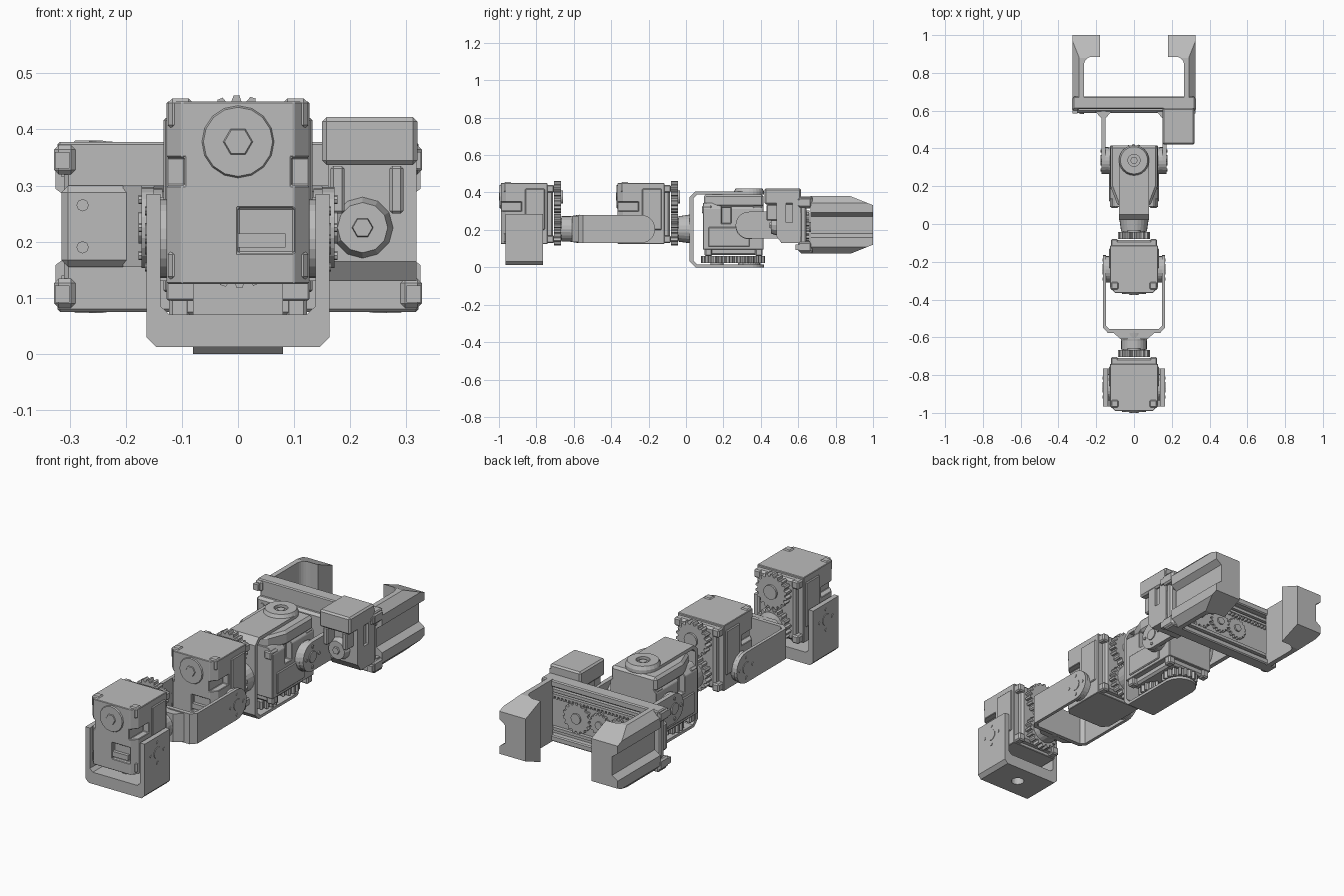
import bpy, bmesh, math
from mathutils import Matrix, Vector

cube = bpy.data.objects.get("Cube")
if cube:
    bpy.data.objects.remove(cube)

grey = bpy.data.materials.new("matte_grey")
grey.use_nodes = True
grey.diffuse_color = (0.5, 0.5, 0.5, 1)
grey.node_tree.nodes["Principled BSDF"].inputs["Base Color"].default_value = (0.5, 0.5, 0.5, 1)

AXES = {"x": lambda u, v, t: (t, u, v), "y": lambda u, v, t: (u, t, v), "z": lambda u, v, t: (u, v, t)}


def prism(name, pts, axis, a, b, end_scale=1.0, bevel=0):
    """Extrude a 2D profile along an axis from a to b, optionally tapering."""
    cu = sum(p[0] for p in pts) / len(pts)
    cv = sum(p[1] for p in pts) / len(pts)
    far = [(cu + (u - cu) * end_scale, cv + (v - cv) * end_scale) for u, v in pts]
    bm = bmesh.new()
    lo = [bm.verts.new(AXES[axis](u, v, a)) for u, v in pts]
    hi = [bm.verts.new(AXES[axis](u, v, b)) for u, v in far]
    bm.faces.new(lo)
    bm.faces.new(hi)
    for i in range(len(pts)):
        j = (i + 1) % len(pts)
        bm.faces.new((lo[i], lo[j], hi[j], hi[i]))
    bmesh.ops.recalc_face_normals(bm, faces=bm.faces)
    mesh = bpy.data.meshes.new(name)
    bm.to_mesh(mesh)
    bm.free()
    mesh.materials.append(grey)
    ob = bpy.data.objects.new(name, mesh)
    bpy.context.collection.objects.link(ob)
    if bevel:
        mod = ob.modifiers.new("edge_bevel", "BEVEL")
        mod.width, mod.segments, mod.limit_method = bevel, 1, "ANGLE"
    return ob


def box(name, x, y, z, bevel=0):
    pts = [(x[0], y[0]), (x[1], y[0]), (x[1], y[1]), (x[0], y[1])]
    return prism(name, pts, "z", z[0], z[1], bevel=bevel)


def circle(u, v, r, n=24):
    return [(u + r * math.cos(math.tau * i / n), v + r * math.sin(math.tau * i / n)) for i in range(n)]


def disc(name, u, v, r, axis, a, b, end_scale=1.0, n=24):
    return prism(name, circle(u, v, r, n), axis, a, b, end_scale)


def gear(name, u, v, r, axis, a, b, teeth=18):
    pts = []
    for i in range(teeth):
        for k, s in ((0, 0.86), (0.25, 0.86), (0.42, 1), (0.75, 1)):
            t = math.tau * (i + k) / teeth
            pts.append((u + r * s * math.cos(t), v + r * s * math.sin(t)))
    return prism(name, pts, axis, a, b)


def tongue(name, axis, start, centre, v, r, a, b):
    """Flat arm running along y with a rounded end."""
    s = 1 if centre > start else -1
    arc = [(centre + s * r * math.cos(t), v + r * math.sin(t))
           for t in (math.pi * (i / 12 - 0.5) for i in range(13))]
    pts = [(start, v - r)] + arc + [(start, v + r)]
    if axis == "z":
        pts = [(q, p) for p, q in pts]
    return prism(name, pts, axis, a, b)


def boolean(ob, cutter):
    mod = ob.modifiers.new("cut", "BOOLEAN")
    mod.operation, mod.solver, mod.object = "DIFFERENCE", "EXACT", cutter
    bpy.context.view_layer.objects.active = ob
    bpy.ops.object.modifier_apply(modifier=mod.name)
    bpy.data.objects.remove(cutter)


def servo(label, M):
    """Servo unit in local space: idler disc on -y, gear train on +y."""
    def n(part):
        return label + "_" + part
    shape = [(-0.1, 0), (0.1, 0), (0.127, 0.03), (0.127, 0.25), (-0.127, 0.25), (-0.127, 0.03)]
    body = prism(n("body"), shape, "z", 0.125, 0.45, bevel=0.008)
    for s in (-1, 1):  # side pockets
        boolean(body, box("pocket_cutter", sorted((s * 0.095, s * 0.2)), (-0.02, 0.11), (0.3, 0.35)))
    boolean(body, box("front_pocket_cutter", (0.0, 0.1), (-0.05, 0.02), (0.18, 0.26)))
    obs = [body]
    obs.append(box(n("front_ribs"), (0.0, 0.085), (0.004, 0.05), (0.19, 0.215)))
    obs.append(disc(n("idler_disc"), 0, 0.378, 0.07, "y", 0.012, -0.006, 0.88, 16))
    obs.append(disc(n("idler_cap"), 0, 0.378, 0.03, "y", 0, -0.01, 0.8, 6))
    obs.append(box(n("gear_plate"), (-0.1, 0.1), (0.24, 0.28), (0.14, 0.44), 0.01))
    for s in (-1, 1):
        for z in (0.15, 0.42):  # corner lugs
            obs.append(box(n("rear_lug"), sorted((s * 0.085, s * 0.123)), (0.24, 0.285), (z - 0.02, z + 0.02), 0.006))
            obs.append(box(n("front_lug"), sorted((s * 0.08, s * 0.125)), (0.015, 0.06), (z - 0.02, z + 0.035), 0.008))
        obs.append(disc(n("pivot_pad"), 0.125, 0.205, 0.07, "x", s * 0.12, s * 0.15))
        obs.append(box(n("side_panel"), sorted((s * 0.12, s * 0.133)), (0.13, 0.235), (0.2, 0.42), 0.004))
    obs.append(gear(n("drive_gear"), 0, 0.375, 0.086, "y", 0.285, 0.323))
    obs.append(gear(n("output_gear"), 0, 0.203, 0.086, "y", 0.285, 0.323))
    obs.append(disc(n("drive_gear_hub"), 0, 0.375, 0.035, "y", 0.3, 0.333))
    obs.append(disc(n("output_gear_hub"), 0, 0.203, 0.06, "y", 0.3, 0.335))
    for ob in obs:
        ob.matrix_world = M


def bolts(name, x0, x1, y, z):
    disc(name + "_hub", y, z, 0.028, "x", x0, x1, 1, 12)
    for dy, dz in ((0.05, 0), (-0.05, 0), (0, 0.05), (0, -0.05)):
        disc(name + "_bolt", y + dy, z + dz, 0.008, "x", x0, x1, 1, 8)


# Servos: two upright, the third lying on its gears
servo("base_servo", Matrix.Translation((0, -0.99, 0)))
servo("elbow_servo", Matrix.Translation((0, -0.365, 0)))
lay = Matrix(((-1, 0, 0, 0), (0, 0, -1, 0.54), (0, -1, 0, 0.345), (0, 0, 0, 1)))
servo("wrist_servo", lay)

# Base bracket
base = [(-0.163, 0.285), (-0.163, 0.03), (-0.145, 0.012), (0.145, 0.012), (0.163, 0.03), (0.163, 0.285),
        (0.138, 0.285), (0.138, 0.085), (0.122, 0.07), (-0.122, 0.07), (-0.138, 0.085), (-0.138, 0.285)]
bracket = prism("base_bracket", base, "y", -0.965, -0.765)
boolean(bracket, disc("floor_hole_cutter", 0, -0.865, 0.03, "z", -0.1, 0.1))
for s in (-1, 1):
    bolts("base_pivot", s * 0.13, s * 0.166, -0.865, 0.205)

# Elbow bracket
disc("elbow_hub", 0, 0.205, 0.068, "y", -0.665, -0.6)
disc("elbow_hub_flare", 0, 0.205, 0.068, "y", -0.62, -0.57, 1.12)
yoke = [(-0.163, -0.42), (-0.163, -0.55), (-0.138, -0.577), (0.138, -0.577), (0.163, -0.55), (0.163, -0.42),
        (0.147, -0.42), (0.147, -0.54), (0.13, -0.556), (-0.13, -0.556), (-0.147, -0.54), (-0.147, -0.42)]
prism("elbow_yoke", yoke, "z", 0.13, 0.28)
prism("elbow_yoke_gusset", [(-0.11, -0.575), (0.11, -0.575), (0.07, -0.61), (-0.07, -0.61)], "z", 0.135, 0.275)
for s in (-1, 1):
    tongue("elbow_arm", "x", -0.425, -0.24, 0.205, 0.075, s * 0.147, s * 0.163)
    bolts("elbow_pivot", s * 0.14, s * 0.166, -0.24, 0.205)

# Wrist bracket, clasping the lying servo above and below
disc("wrist_hub", 0, 0.205, 0.068, "y", -0.04, 0.03, 1.15)
clasp = [(0.12, 0.405), (0.05, 0.405), (0.02, 0.375), (0.02, 0.03), (0.05, 0), (0.12, 0),
         (0.12, 0.014), (0.06, 0.014), (0.04, 0.035), (0.04, 0.37), (0.06, 0.388), (0.12, 0.388)]
prism("wrist_clasp", clasp, "x", -0.08, 0.08)
tongue("wrist_lower_arm", "z", 0.115, 0.337, 0, 0.08, 0, 0.014)
tongue("wrist_upper_arm", "z", 0.115, 0.337, 0, 0.08, 0.388, 0.405)
cap = disc("wrist_upper_disc", 0, 0.337, 0.08, "z", 0.405, 0.422, 0.9)
boolean(cap, disc("disc_hole_cutter", 0, 0.337, 0.032, "z", 0.4, 0.5))
disc("wrist_upper_screw", 0, 0.337, 0.02, "z", 0.4, 0.416, 1, 6)
shell = [(-0.085, 0.095), (0.085, 0.095), (0.125, 0.2), (0.125, 0.415), (-0.125, 0.415), (-0.125, 0.2)]
prism("wrist_servo_shell", shell, "z", 0.32, 0.39, bevel=0.012)

# Fork carrying the gripper
for s in (-1, 1):
    tongue("fork_arm", "x", 0.6, 0.337, 0.225, 0.072, s * 0.15, s * 0.172)
    disc("fork_pad", 0.337, 0.225, 0.07, "x", s * 0.135, s * 0.165)
    bolts("fork_pivot", s * 0.15, s * 0.177, 0.337, 0.225)
    flare = [(s * 0.15, 0.56), (s * 0.172, 0.56), (s * 0.205, 0.595), (s * 0.12, 0.595)]
    prism("fork_flare", flare, "z", 0.155, 0.3)
box("fork_plate", (-0.315, 0.315), (0.588, 0.625), (0.155, 0.3), 0.012)
for z in (0.19, 0.265):
    disc("plate_bolt", -0.277, z, 0.011, "y", 0.583, 0.6, 1, 8)

# Gripper frame with rails, racks and gears on its rear face
box("gripper_frame", (-0.31, 0.31), (0.61, 0.645), (0.075, 0.378), 0.008)
for z0, z1 in ((0.075, 0.105), (0.345, 0.378)):
    box("gripper_rail", (-0.322, 0.322), (0.61, 0.675), (z0, z1), 0.005)
for z in (0.125, 0.315):
    box("slide_rail", (-0.315, 0.315), (0.64, 0.662), (z, z + 0.015))
box("gear_rack", (-0.3, 0.3), (0.64, 0.66), (0.293, 0.305))
for i in range(28):
    x = -0.27 + i * 0.02
    box("rack_tooth", (x - 0.005, x + 0.005), (0.64, 0.658), (0.28, 0.295))
for x, r in ((-0.09, 0.055), (0.015, 0.055), (0.14, 0.075)):
    gear("gripper_gear", x, 0.215, r, "y", 0.64, 0.66, 16)
    disc("gripper_gear_hub", x, 0.215, r * 0.35, "y", 0.65, 0.668, 1, 12)
for s in (-1, 1):
    for z in (0.082, 0.32):
        box("end_block", sorted((s * 0.29, s * 0.328)), (0.6, 0.672), (z, z + 0.052), 0.008)
        box("end_clip", sorted((s * 0.3, s * 0.326)), (0.585, 0.61), (z + 0.01, z + 0.04))

# Gripper motor
box("motor_hood", (0.15, 0.32), (0.42, 0.615), (0.337, 0.422), 0.008)
profile = [(0.485, 0.165), (0.51, 0.13), (0.615, 0.13), (0.615, 0.4), (0.485, 0.4)]
motor = prism("motor_case", profile, "x", 0.16, 0.318)
boolean(motor, box("slot_cutter", (0.305, 0.4), (0.535, 0.57), (0.24, 0.345)))
disc("motor_horn", 0.222, 0.225, 0.056, "y", 0.49, 0.455, 0.8, 12)
disc("motor_horn_screw", 0.222, 0.225, 0.022, "y", 0.47, 0.447, 0.8, 6)
for x in (0.165, 0.27):
    box("motor_connector", (x, x + 0.025), (0.43, 0.5), (0.25, 0.335), 0.005)


def finger(name, s):
    """Hooked jaw with chamfered corners and a grooved outer wall."""
    arc = [(0.222 + 0.043 * math.sin(t), 0.842 + 0.043 * math.cos(t)) for t in (math.pi / 2 * i / 6 for i in range(7))]
    pts = [(0.325, 0.665), (0.325, 1.0), (0.18, 1.0), (0.18, 0.885)] + arc + [(0.265, 0.665)]
    ob = prism(name, [(s * u, v) for u, v in pts], "z", 0.073, 0.38)
    bm = bmesh.new()
    bm.from_mesh(ob.data)
    for up in (-1, 1):
        z = 0.2265 + up * 0.1535
        for co, no in (((s * 0.29, 0, z), (s, 0, up)), ((0, 0.88, z), (0, 0.4, up))):
            geom = bm.verts[:] + bm.edges[:] + bm.faces[:]
            cut = bmesh.ops.bisect_plane(bm, geom=geom, plane_co=Vector(co), plane_no=Vector(no), clear_outer=True)
            edges = [e for e in cut["geom_cut"] if isinstance(e, bmesh.types.BMEdge)]
            bmesh.ops.holes_fill(bm, edges=edges)
    bmesh.ops.recalc_face_normals(bm, faces=bm.faces)
    bm.to_mesh(ob.data)
    bm.free()
    groove = [(s * 0.34, 0.305), (s * 0.295, 0.272), (s * 0.295, 0.18), (s * 0.34, 0.148)]
    boolean(ob, prism("groove_cutter", groove, "y", 0.6, 1.1))


finger("left_finger", 1)
finger("right_finger", -1)
